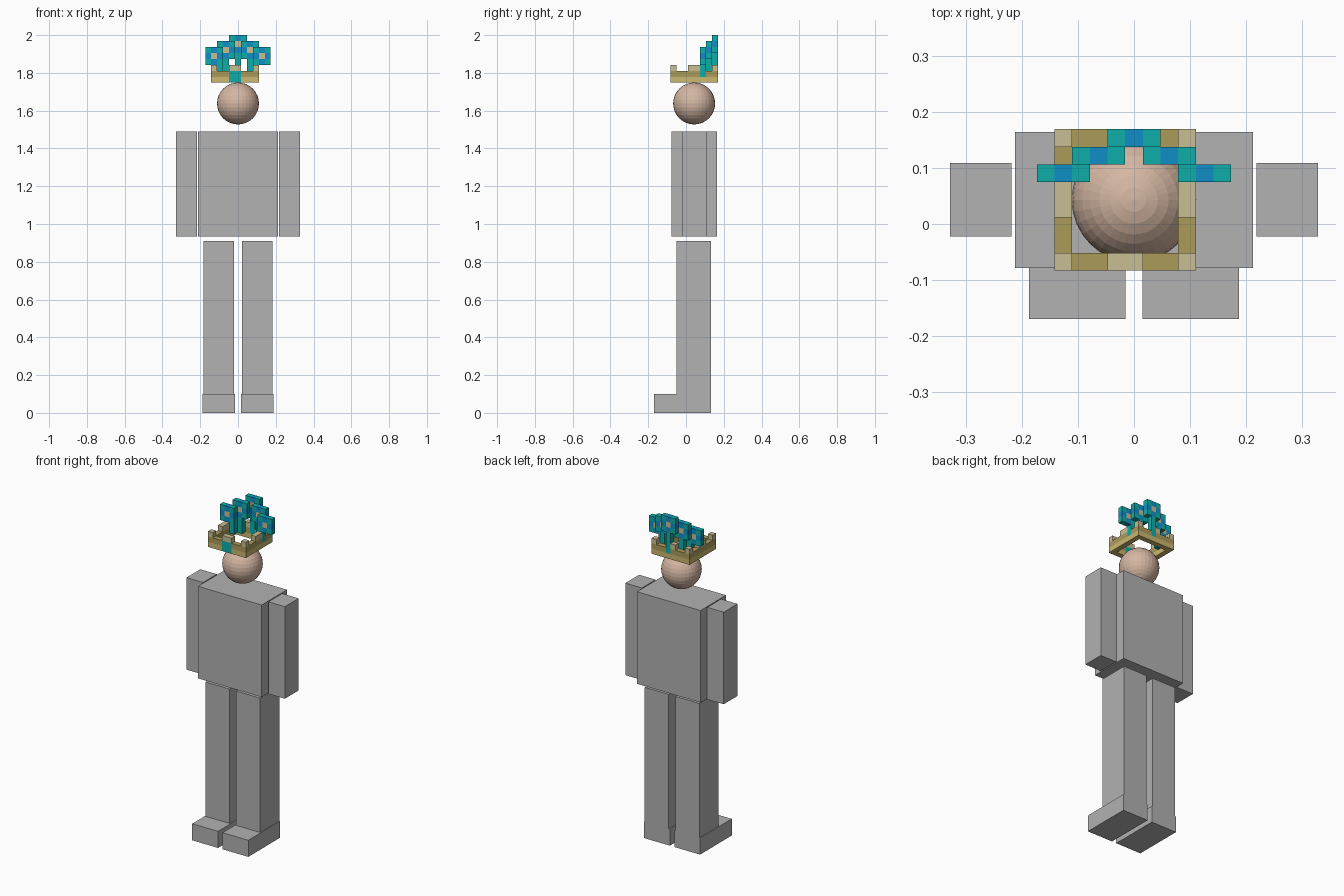
import bpy
import bmesh
from mathutils import Vector

if "Cube" in bpy.data.objects:
    bpy.data.objects.remove(bpy.data.objects["Cube"])


def material(name, rgb):
    """Flat material from an sRGB colour."""
    lin = [(c / 255 / 12.92) if c < 11 else ((c / 255 + 0.055) / 1.055) ** 2.4 for c in rgb]
    m = bpy.data.materials.new(name)
    m.use_nodes = True
    m.diffuse_color = (*lin, 1)
    m.node_tree.nodes["Principled BSDF"].inputs["Base Color"].default_value = (*lin, 1)
    return m


GREY = material("body grey", (178, 178, 178))
SKIN = material("skin", (212, 182, 162))
PALE = material("pale gold", (201, 190, 148))
GOLD = material("gold", (203, 184, 112))
DARK = material("dark gold", (172, 155, 90))
TEAL = material("teal", (16, 174, 168))
BLUE = material("blue", (16, 142, 198))


def finish(bm, name, mats):
    me = bpy.data.meshes.new(name)
    bmesh.ops.recalc_face_normals(bm, faces=bm.faces)
    bm.to_mesh(me)
    bm.free()
    for m in mats:
        me.materials.append(m)
    ob = bpy.data.objects.new(name, me)
    bpy.context.collection.objects.link(ob)
    return ob


def box(name, x, y, z, mat):
    """Box from (min, max) ranges."""
    bm = bmesh.new()
    bmesh.ops.create_cube(bm, size=1)
    for v in bm.verts:
        v.co = [r[0] if c < 0 else r[1] for c, r in zip(v.co, (x, y, z))]
    return finish(bm, name, [mat])


# Torso, then arms, legs and feet on both sides
box("torso", (-0.212, 0.212), (-0.078, 0.164), (0.935, 1.49), GREY)
for side, s in (("left", 1), ("right", -1)):
    for part, x, y, z in (
        ("arm", (0.218, 0.328), (-0.022, 0.109), (0.935, 1.49)),
        ("leg", (0.022, 0.182), (-0.049, 0.133), (0.1, 0.91)),
        ("foot", (0.015, 0.187), (-0.169, 0.133), (0, 0.1)),
    ):
        box(f"{side}_{part}", sorted(s * c for c in x), y, z, GREY)

# Head
bm = bmesh.new()
bmesh.ops.create_uvsphere(bm, u_segments=32, v_segments=16, radius=0.111)
bmesh.ops.translate(bm, verts=bm.verts, vec=(0, 0.043, 1.638))
finish(bm, "head", [SKIN])

# Headdress made of little blocks on a grid
U = 0.0315
ORIGIN = Vector((0, -0.083 + U / 2, 2 - 7.5 * U))
AXES = [Vector(s * (a == n) for n in range(3)) for a in range(3) for s in (1, -1)]


def blocks(name, cells):
    """Outer skin of a set of grid cells, each cell with its own material."""
    bm = bmesh.new()
    mats = list(dict.fromkeys(cells.values()))
    for cell, mat in cells.items():
        c = Vector(cell)
        for n in AXES:
            if tuple(int(q) for q in c + n) in cells:
                continue
            a = Vector((n.y, n.z, n.x))
            b = n.cross(a)
            corners = [c + (n + p * a + q * b) / 2
                       for p, q in ((-1, -1), (1, -1), (1, 1), (-1, 1))]
            f = bm.faces.new([bm.verts.new(ORIGIN + v * U) for v in corners])
            f.normal_update()
            f.material_index = mats.index(mat)
    bmesh.ops.remove_doubles(bm, verts=bm.verts, dist=U / 100)
    return finish(bm, name, mats)


# Feathers: three by three eye on a stem, stepping outward, down and forward
feathers = {}
for step in range(3):
    for s in ((1,) if step == 0 else (1, -1)):
        centre, depth, base = 2 * step, 7 - step, 5 - step
        cells = {}
        for dx in (-1, 0, 1):
            for dz in (-1, 0, 1):
                mat = (PALE, BLUE, TEAL)[abs(dx) + abs(dz)]
                cells[(s * (centre + dx), depth, base + 1 + dz)] = mat
        stem = s * min(centre, 3)
        for k in range(1, base):
            cells[(stem, depth, k)] = TEAL
        label = ("middle", "inner", "outer")[step]
        side = "" if step == 0 else ("left_" if s > 0 else "right_")
        feathers[f"{side}{label}_feather"] = cells

# Crown: two square courses, battlements and a front gem
crown = {}
for i in range(8):
    for j in range(8):
        if i in (0, 7) or j in (0, 7):
            gem = j == 0 and i in (3, 4)
            crown[(i - 4, j, 0)] = TEAL if gem else GOLD
            crown[(i - 4, j, 1)] = TEAL if gem else DARK
            if i in (0, 3, 4, 7) and j in (0, 3, 4, 7):
                crown[(i - 4, j, 2)] = PALE
for name, cells in feathers.items():
    for c in cells:
        crown.pop(c, None)
    blocks(name, cells)
blocks("crown", crown)
